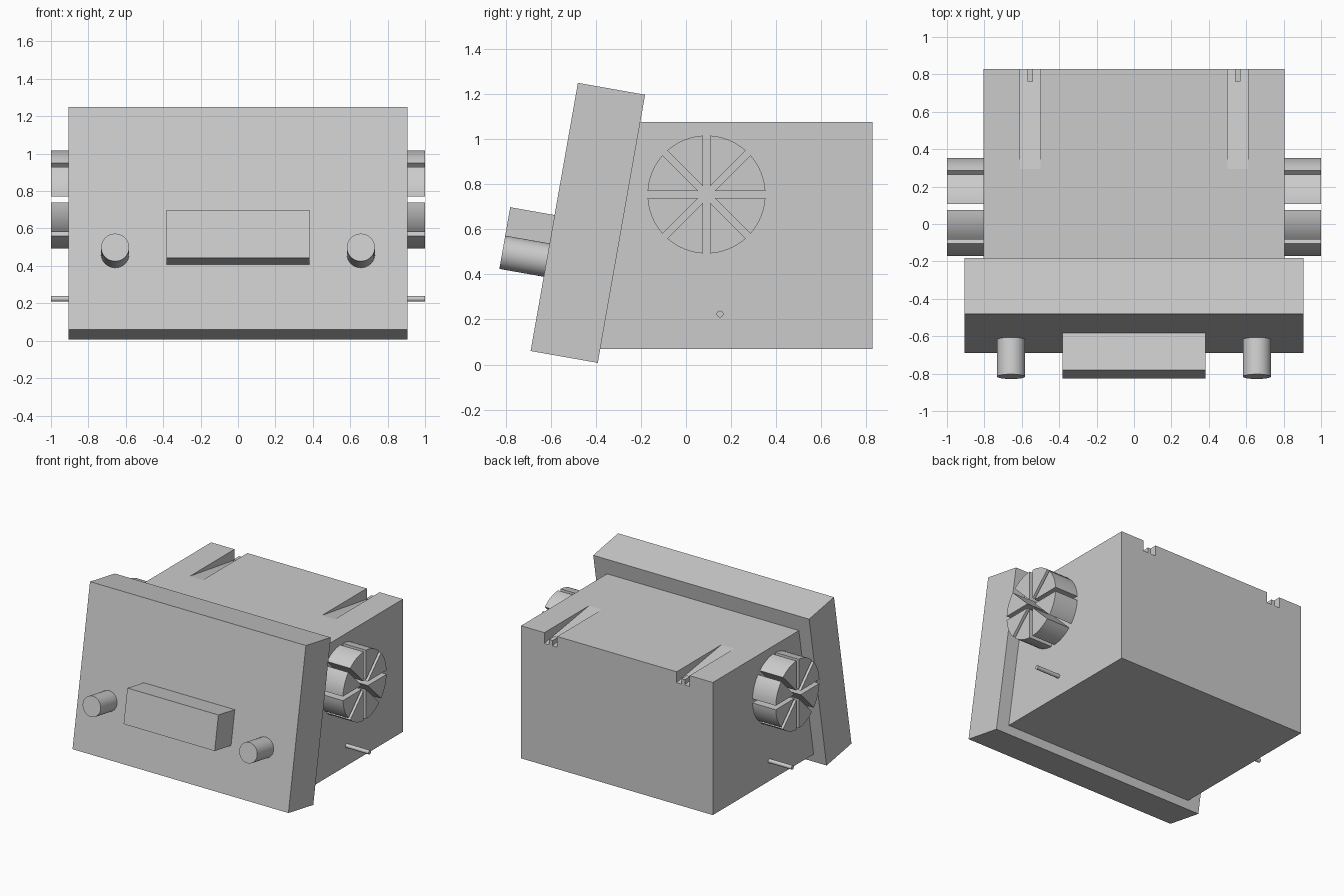
import bpy, bmesh
from math import sin, cos, asin, pi, radians

old = bpy.data.objects.get("Cube")
if old:
    bpy.data.objects.remove(old, do_unlink=True)

grey = bpy.data.materials.new("light grey")
grey.use_nodes = True
grey.diffuse_color = (0.6, 0.6, 0.6, 1)
grey.node_tree.nodes["Principled BSDF"].inputs["Base Color"].default_value = (0.6, 0.6, 0.6, 1)

TILT = radians(10)


def prism(name, profile, x0, x1, smooth=False):
    """Extrude a (y, z) profile along x."""
    bm = bmesh.new()
    face = bm.faces.new([bm.verts.new((x0, y, z)) for y, z in profile])
    new = bmesh.ops.extrude_face_region(bm, geom=[face])["geom"]
    bmesh.ops.translate(bm, vec=(x1 - x0, 0, 0),
                        verts=[v for v in new if isinstance(v, bmesh.types.BMVert)])
    bmesh.ops.recalc_face_normals(bm, faces=bm.faces)
    mesh = bpy.data.meshes.new(name)
    bm.to_mesh(mesh)
    bm.free()
    mesh.materials.append(grey)
    ob = bpy.data.objects.new(name, mesh)
    bpy.context.collection.objects.link(ob)
    if smooth:
        smooth_sides(ob)
    return ob


def smooth_sides(ob):
    bpy.ops.object.select_all(action='DESELECT')
    ob.select_set(True)
    bpy.context.view_layer.objects.active = ob
    bpy.ops.object.shade_smooth_by_angle(angle=radians(30))


def cylinder(name, radius, depth, location, rotation):
    bpy.ops.mesh.primitive_cylinder_add(vertices=48, radius=radius, depth=depth,
                                        location=location, rotation=rotation)
    ob = bpy.context.object
    ob.name = name
    ob.data.materials.append(grey)
    smooth_sides(ob)


def on_panel(up, out):
    """(y, z) of a point measured up and out from the panel's lower front edge."""
    return (-0.69 + up * sin(TILT) - out * cos(TILT),
            0.06 + up * cos(TILT) + out * sin(TILT))


def panel_box(name, up0, up1, out0, out1, half_width):
    corners = [(up0, out0), (up1, out0), (up1, out1), (up0, out1)]
    return prism(name, [on_panel(*c) for c in corners], -half_width, half_width)


# Tilted front panel with its raised block
panel_box("front_panel", 0, 1.209, -0.303, 0, 0.906)
panel_box("front_block", 0.353, 0.613, -0.01, 0.2, 0.382)

# Housing behind the panel, its front sloped to match
BACK, TOP, FLOOR = 0.828, 1.076, 0.994
body = prism("housing", [(-0.385, 0.07), (BACK, 0.07), (BACK, TOP), (-0.207, TOP)],
             -0.805, 0.805)

for side, label in ((-1, "right"), (1, "left")):
    # Ramped notch in the top rear edge
    x = side * 0.555
    slope = (TOP - FLOOR) / (BACK - 0.293)
    cutter = prism("notch_cutter",
                   [(0.293 - 0.1, TOP + 0.1 * slope), (BACK + 0.1, FLOOR - 0.1 * slope),
                    (BACK + 0.1, TOP + 0.1), (0.293 - 0.1, TOP + 0.1)],
                   x - 0.054, x + 0.054)
    cutter.hide_render = True
    cut = body.modifiers.new("notch", 'BOOLEAN')
    cut.operation = 'DIFFERENCE'
    cut.solver = 'EXACT'
    cut.object = cutter
    bpy.context.view_layer.objects.active = body
    bpy.ops.object.modifier_apply(modifier=cut.name)
    bpy.data.objects.remove(cutter, do_unlink=True)

    # Small rib in the notch
    prism(label + "_notch_rib",
          [(0.763, FLOOR), (BACK, FLOOR - 0.005), (BACK, FLOOR + 0.04), (0.763, FLOOR + 0.04)],
          x - 0.015, x + 0.015)

    # Knob on the panel
    y, z = on_panel(0.41, 0.095)
    cylinder(label + "_front_knob", 0.075, 0.21, (side * 0.657, y, z),
             (pi / 2 - TILT, 0, 0))

    # Eight wedges in a ring on the side, with parallel slots between
    radius, half_gap = 0.262, 0.0155
    reach = pi / 8 - asin(half_gap / radius)
    apex = half_gap / sin(pi / 8)
    for i in range(8):
        mid = (i + 0.5) * pi / 4
        polar = [(apex, mid)]
        polar += [(radius, mid + reach * (k / 4 - 1)) for k in range(9)]
        prism(f"{label}_side_wedge_{i + 1}",
              [(0.091 + r * cos(a), 0.755 + r * sin(a)) for r, a in polar],
              side * 0.8, side, smooth=True)

    # Thin pin below the wedges
    cylinder(label + "_side_pin", 0.015, 0.2, (side * 0.9, 0.151, 0.224), (0, pi / 2, 0))
